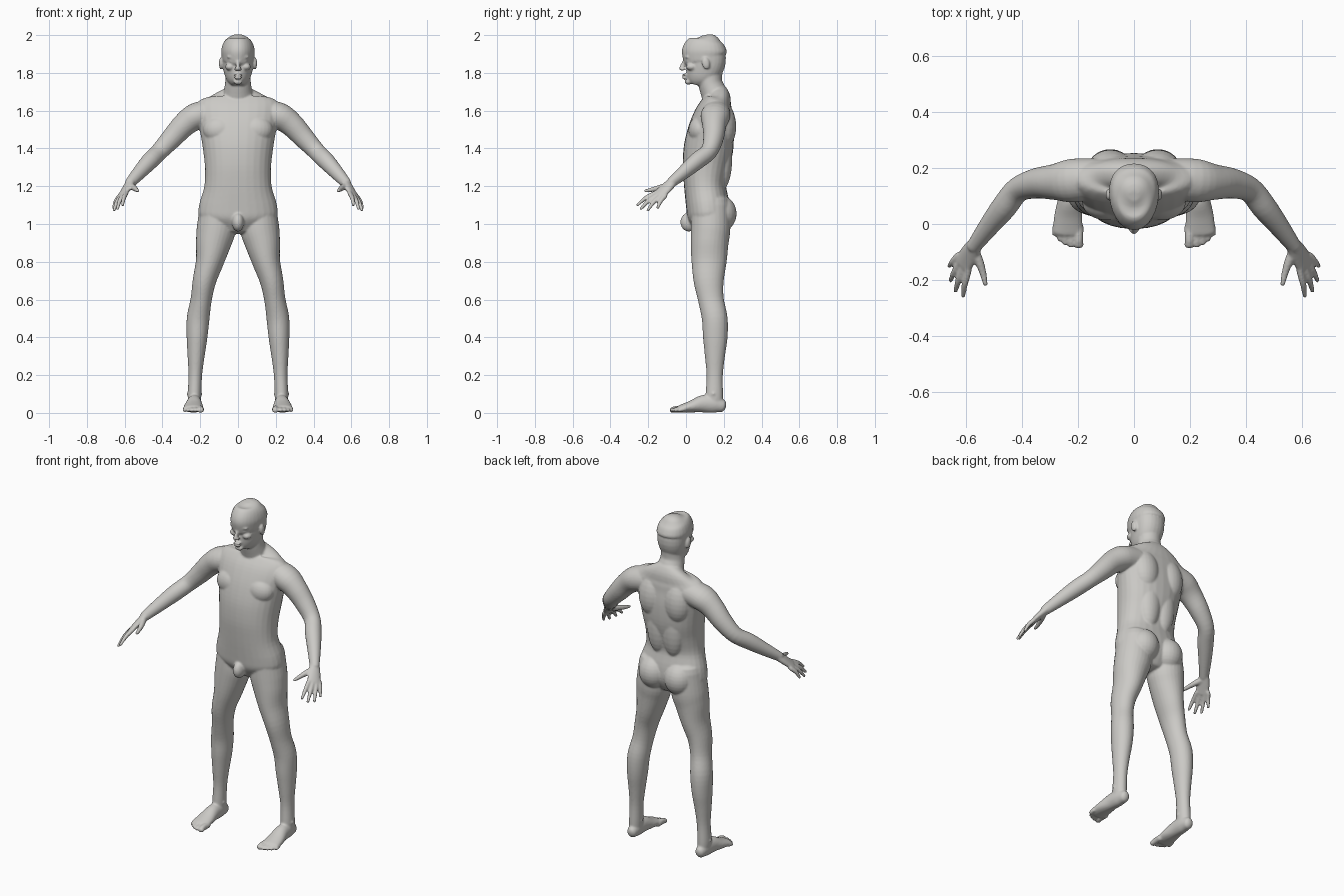
import bpy
import bmesh
import math
from mathutils import Vector, Matrix

if "Cube" in bpy.data.objects:
    bpy.data.objects.remove(bpy.data.objects["Cube"], do_unlink=True)

X_AXIS = Vector((1, 0, 0))
SIDES = 28


def smooth_path(rows, steps=4):
    """Catmull-Rom interpolation of rows of numbers."""
    rows = [tuple(row) for row in rows]
    padded = [rows[0]] + rows + [rows[-1]]
    result = []
    for i in range(len(rows) - 1):
        quad = padded[i:i + 4]
        for k in range(steps):
            t = k / steps
            result.append([
                b + 0.5 * t * (c - a + t * (2 * a - 5 * b + 4 * c - d + t * (3 * (b - c) + d - a)))
                for a, b, c, d in zip(*quad)])
    result.append(list(rows[-1]))
    return result


def tube(bm, rows, side=X_AXIS, power=2.0, taper=0.0, dome=0.8):
    """Loft rings (x, y, z, half width, half depth) with rounded ends."""
    rows = smooth_path(rows)
    centres = [Vector(row[:3]) for row in rows]
    last = len(rows) - 1
    rings = []
    for i, row in enumerate(rows):
        tangent = (centres[min(i + 1, last)] - centres[max(i - 1, 0)]).normalized()
        rings.append((centres[i], tangent, row[3], row[4]))

    def cap(ring, sign):
        centre, tangent, a, b = ring
        result = []
        for k in (1, 2, 3):
            angle = k * math.pi / 7
            offset = tangent * sign * dome * min(a, b) * math.sin(angle)
            result.append((centre + offset, tangent, a * math.cos(angle), b * math.cos(angle)))
        return result

    if dome:
        rings = cap(rings[0], -1)[::-1] + rings + cap(rings[-1], 1)

    loops = []
    for centre, tangent, a, b in rings:
        u = (side - tangent * side.dot(tangent)).normalized()
        v = tangent.cross(u)
        loop = []
        for k in range(SIDES):
            angle = math.tau * k / SIDES
            c, s = math.cos(angle), math.sin(angle)
            c = math.copysign(abs(c) ** (2 / power), c)
            s = math.copysign(abs(s) ** (2 / power), s)
            loop.append(bm.verts.new(centre + u * a * c * (1 + taper * s) + v * b * s))
        loops.append(loop)
    for low, high in zip(loops, loops[1:]):
        for k in range(SIDES):
            n = (k + 1) % SIDES
            bm.faces.new((low[k], low[n], high[n], high[k]))
    bm.faces.new(loops[0][::-1])
    bm.faces.new(loops[-1])


def trunk(bm, rows, **options):
    """Upright loft from rows of (height, front, back, half width)."""
    tube(bm, [(0, (f + b) / 2, z, w, (b - f) / 2) for z, f, b, w in rows], **options)


def blob(bm, centre, size, tilt=0.0):
    """Ellipsoid, tilted about the x axis."""
    matrix = (Matrix.Translation(centre) @ Matrix.Rotation(tilt, 4, "X")
              @ Matrix.Diagonal((*size, 1)))
    bmesh.ops.create_uvsphere(bm, u_segments=24, v_segments=14, radius=1, matrix=matrix)


def build_leg(bm):
    tube(bm, [
        (.11, .13, 1.1, .09, .1), (.115, .13, .98, .103, .105), (.13, .125, .9, .094, .1),
        (.15, .122, .8, .074, .093), (.178, .12, .7, .062, .08), (.195, .132, .6, .056, .068),
        (.211, .152, .5, .06, .068), (.217, .155, .4, .055, .065), (.222, .153, .3, .045, .053),
        (.226, .152, .2, .036, .043), (.23, .15, .1, .036, .046), (.23, .15, .06, .034, .046)])
    # Kneecap and ankle bones
    blob(bm, (.192, .085, .62), (.035, .025, .045))
    blob(bm, (.23, .145, .1), (.042, .02, .02))


def build_foot(bm):
    tube(bm, [
        (.229, .19, .037, .029, .034), (.23, .15, .047, .036, .047), (.232, .09, .048, .04, .046),
        (.235, .03, .034, .05, .032), (.237, -.03, .022, .054, .02)])
    # Toes from the big one outwards
    for x, tip, r in ((.198, -.076, .018), (.224, -.077, .012), (.245, -.069, .012),
                      (.264, -.055, .012), (.281, -.037, .012)):
        tube(bm, [(x, -.01, .02, r, r), (x, tip + .025, .02, r * .9, r),
                  (x, tip, .014, r, r * .8)])


def build_arm(bm):
    tube(bm, [
        (.13, .165, 1.59, .07, .07), (.22, .155, 1.57, .078, .072), (.285, .15, 1.525, .064, .064),
        (.35, .145, 1.455, .054, .056), (.415, .122, 1.385, .045, .047),
        (.465, .06, 1.335, .045, .046), (.52, -.01, 1.275, .036, .038),
        (.572, -.08, 1.217, .026, .028)], side=Vector((0, 1, 0)))


def build_hand(bm):
    across = Vector((.04, .06, -.015))
    tube(bm, [(.565, -.07, 1.225, .027, .024), (.585, -.1, 1.195, .035, .02),
              (.612, -.145, 1.153, .04, .014)], side=across)
    # Index to little finger: knuckle, tip
    fingers = (((.592, -.165, 1.163), (.611, -.258, 1.1)), ((.61, -.155, 1.152), (.638, -.24, 1.08)),
               ((.622, -.135, 1.147), (.656, -.202, 1.073)), ((.628, -.112, 1.147), (.66, -.15, 1.085)))
    palm = Vector((.6, -.12, 1.175))
    for knuckle, tip in fingers:
        knuckle, tip = Vector(knuckle), Vector(tip)
        root = knuckle.lerp(palm, .3)
        middle = knuckle.lerp(tip, .5) + Vector((.003, -.003, .005))
        tube(bm, [(*root, .012, .012), (*knuckle, .0125, .0125),
                  (*middle, .0115, .0115), (*tip, .008, .008)], side=across)
    # Thumb
    tube(bm, [(.572, -.09, 1.205, .018, .018), (.553, -.135, 1.193, .016, .016),
              (.54, -.175, 1.183, .0125, .0125), (.531, -.215, 1.175, .009, .009)])


def build_side_muscles(bm):
    blob(bm, (.085, .185, 1.055), (.086, .083, .095))        # buttock
    blob(bm, (.095, .075, 1.5), (.09, .062, .075), -.15)     # chest
    blob(bm, (.085, .19, 1.53), (.085, .075, .13), .1)       # shoulder blade
    blob(bm, (.05, .19, 1.35), (.07, .055, .17))             # lower back
    blob(bm, (.034, .012, 1.862), (.015, .014, .009))        # eye
    blob(bm, (.034, .008, 1.884), (.026, .016, .007))        # brow
    blob(bm, (.042, .03, 1.832), (.026, .03, .02))           # cheekbone
    blob(bm, (.011, -.018, 1.819), (.009, .012, .008))       # nostril
    blob(bm, (.09, .105, 1.85), (.011, .021, .033), .2)      # ear


def build_trunk(bm):
    trunk(bm, [
        (.97, .04, .2, .1), (1.03, .01, .23, .2), (1.1, 0, .23, .206), (1.2, -.01, .212, .178),
        (1.3, -.018, .228, .175), (1.4, -.012, .25, .186), (1.5, .012, .255, .203),
        (1.58, .045, .25, .22), (1.64, .085, .245, .215), (1.675, .115, .235, .15),
        (1.71, .12, .215, .08)], power=2.2, dome=.3)
    # Groin
    blob(bm, (0, .015, 1.01), (.032, .045, .05))


def build_head(bm):
    tube(bm, [(0, .165, 1.64, .085, .07), (0, .145, 1.7, .076, .068),
              (0, .128, 1.75, .068, .064), (0, .125, 1.82, .066, .07)])
    trunk(bm, [
        (1.736, .022, .09, .032), (1.755, .002, .12, .05), (1.78, -.006, .15, .064),
        (1.82, -.007, .19, .076), (1.86, -.002, .21, .083), (1.888, -.017, .214, .086),
        (1.92, -.021, .216, .088), (1.96, 0, .2, .077), (1.985, .035, .17, .054),
        (2, .08, .12, .018)], power=2.15, taper=.13, dome=0)
    # Nose bridge, lips and chin
    tube(bm, [(0, .002, 1.88, .009, .01), (0, -.012, 1.85, .01, .012),
              (0, -.026, 1.822, .012, .012)])
    blob(bm, (0, -.008, 1.789), (.025, .014, .006))
    blob(bm, (0, -.007, 1.774), (.021, .014, .007))
    blob(bm, (0, .012, 1.752), (.024, .018, .015))


# Limbs and features of one side, then their mirrored copy
bm = bmesh.new()
for build in (build_leg, build_foot, build_arm, build_hand, build_side_muscles):
    build(bm)
copy = bmesh.ops.duplicate(bm, geom=bm.verts[:] + bm.edges[:] + bm.faces[:])
for item in copy["geom"]:
    if isinstance(item, bmesh.types.BMVert):
        item.co.x = -item.co.x
build_trunk(bm)
build_head(bm)
bmesh.ops.recalc_face_normals(bm, faces=bm.faces[:])

mesh = bpy.data.meshes.new("body")
bm.to_mesh(mesh)
bm.free()
body = bpy.data.objects.new("body", mesh)
bpy.context.collection.objects.link(body)

# One plain clay colour
clay = bpy.data.materials.new("pale_grey_clay")
clay.use_nodes = True
colour = (.6, .59, .565, 1)
clay.diffuse_color = colour
clay.node_tree.nodes["Principled BSDF"].inputs["Base Color"].default_value = colour
mesh.materials.append(clay)

# Fuse the parts into a single soft skin
skin = body.modifiers.new("fuse", "REMESH")
skin.mode = "VOXEL"
skin.voxel_size = .0055
skin.use_smooth_shade = True
soften = body.modifiers.new("soften", "SMOOTH")
soften.factor = .5
soften.iterations = 5
